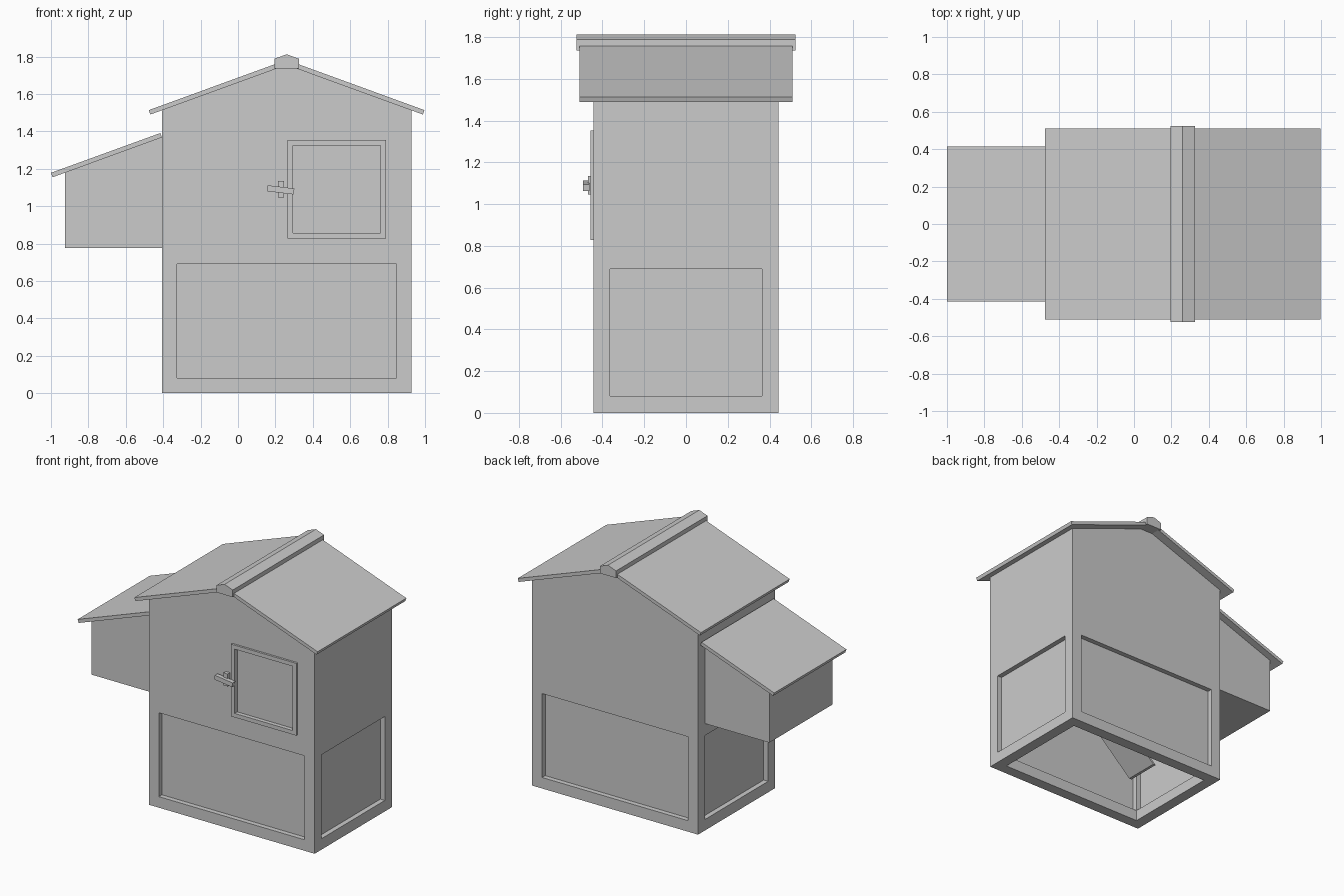
import bpy, bmesh, math

if "Cube" in bpy.data.objects:
    bpy.data.objects.remove(bpy.data.objects["Cube"])

CX, HW, HD = 0.26, 0.667, 0.443        # body centre, half width, half depth
POST = 0.08                            # frame timber size
WZ0, WZ1 = 0.08, 0.69                  # run window heights
SLOPE, ROOF_T = math.tan(math.radians(20)), 0.025
EX, EZ = ROOF_T * math.sin(math.radians(20)), ROOF_T * math.cos(math.radians(20))


def prism(name, profile, y0, y1):
    """Extrude an (x, z) profile from y0 to y1."""
    bm = bmesh.new()
    face = bm.faces.new([bm.verts.new((x, y0, z)) for x, z in profile])
    ext = bmesh.ops.extrude_face_region(bm, geom=[face])
    bmesh.ops.translate(bm, vec=(0, y1 - y0, 0),
                        verts=[g for g in ext["geom"] if isinstance(g, bmesh.types.BMVert)])
    bmesh.ops.recalc_face_normals(bm, faces=bm.faces)
    mesh = bpy.data.meshes.new(name)
    bm.to_mesh(mesh)
    bm.free()
    obj = bpy.data.objects.new(name, mesh)
    bpy.context.collection.objects.link(obj)
    return obj


def box(name, x0, x1, y0, y1, z0, z1):
    return prism(name, [(x0, z0), (x1, z0), (x1, z1), (x0, z1)], y0, y1)


def cut(target, cutter):
    mod = target.modifiers.new("cut", 'BOOLEAN')
    mod.operation, mod.solver, mod.object = 'DIFFERENCE', 'EXACT', cutter
    bpy.context.view_layer.objects.active = target
    bpy.ops.object.modifier_apply(modifier=mod.name)
    bpy.data.objects.remove(cutter)


# House body: gabled block, open run underneath with window openings
L, R = CX - HW, CX + HW
IL, IR, ID = L + POST, R - POST, HD - POST
APEX = 1.755
WALL = APEX - HW * SLOPE
body = prism("house_body", [(L, 0), (R, 0), (R, WALL), (CX, APEX), (L, WALL)], -HD, HD)
cut(body, box("cut_run", IL, IR, -ID, ID, -0.1, WZ1))
cut(body, box("cut_front_back", IL, IR, -1, 1, WZ0, WZ1))
cut(body, box("cut_sides", -2, 2, -ID, ID, WZ0, WZ1))

# Door: recess in the wall surrounded by a raised frame
DX0, DX1, DZ0, DZ1, DW = 0.265, 0.79, 0.828, 1.353, 0.029
cut(body, box("cut_door", DX0 + DW, DX1 - DW, -1, -HD + 0.015, DZ0 + DW, DZ1 - DW))
frame = box("door_frame", DX0, DX1, -0.458, -HD + 0.003, DZ0, DZ1)
cut(frame, box("cut_frame", DX0 + DW, DX1 - DW, -1, 0, DZ0 + DW, DZ1 - DW))

# Run panels set in the middle of the frame timbers
for side, tag in ((-1, "front"), (1, "back")):
    y = side * (HD - POST / 2)
    box(tag + "_panel", IL, IR, y - 0.004, y + 0.004, WZ0, WZ1)
for side, tag in ((-1, "left"), (1, "right")):
    x = CX + side * (HW - POST / 2)
    box(tag + "_panel", x - 0.004, x + 0.004, -ID, ID, WZ0, WZ1)

# Ramp inside the run
prism("ramp", [(0.065, 0.0), (0.085, 0.0), (0.84, WZ1), (0.82, WZ1)], 0.05, 0.31)

# Main roof and ridge cap
RW, TOP = 0.737, APEX + ROOF_T / math.cos(math.radians(20))
eave = TOP - RW * SLOPE
prism("main_roof", [(CX - RW, eave), (CX - RW + EX, eave - EZ), (CX, APEX),
                    (CX + RW - EX, eave - EZ), (CX + RW, eave), (CX, TOP)], -0.51, 0.51)
prism("ridge_cap", [(CX - 0.065, 1.736), (CX + 0.065, 1.736), (CX + 0.065, 1.788),
                    (CX, 1.812), (CX - 0.065, 1.788)], -0.525, 0.525)

# Nest box with its lean-to roof
top = lambda x: 1.178 + SLOPE * (x + 1)
under = lambda x: top(x) - (TOP - APEX)
prism("nest_box", [(-0.925, 0.777), (L, 0.777), (L, under(L)), (-0.925, under(-0.925))], -ID, ID)
prism("nest_roof", [(-1, top(-1)), (-1 + EX, top(-1) - EZ),
                    (L, under(L)), (L - EX, top(L - EX))], -0.415, 0.415)

# Door latch: upright plate and slightly tilted turn bar
box("latch_plate", 0.213, 0.245, -0.47, -HD, 1.045, 1.135)
bar = box("latch_bar", -0.072, 0.072, -0.016, 0.016, -0.016, 0.016)
bar.location = (0.228, -0.477, 1.087)
bar.rotation_euler = (0, math.radians(7), 0)
